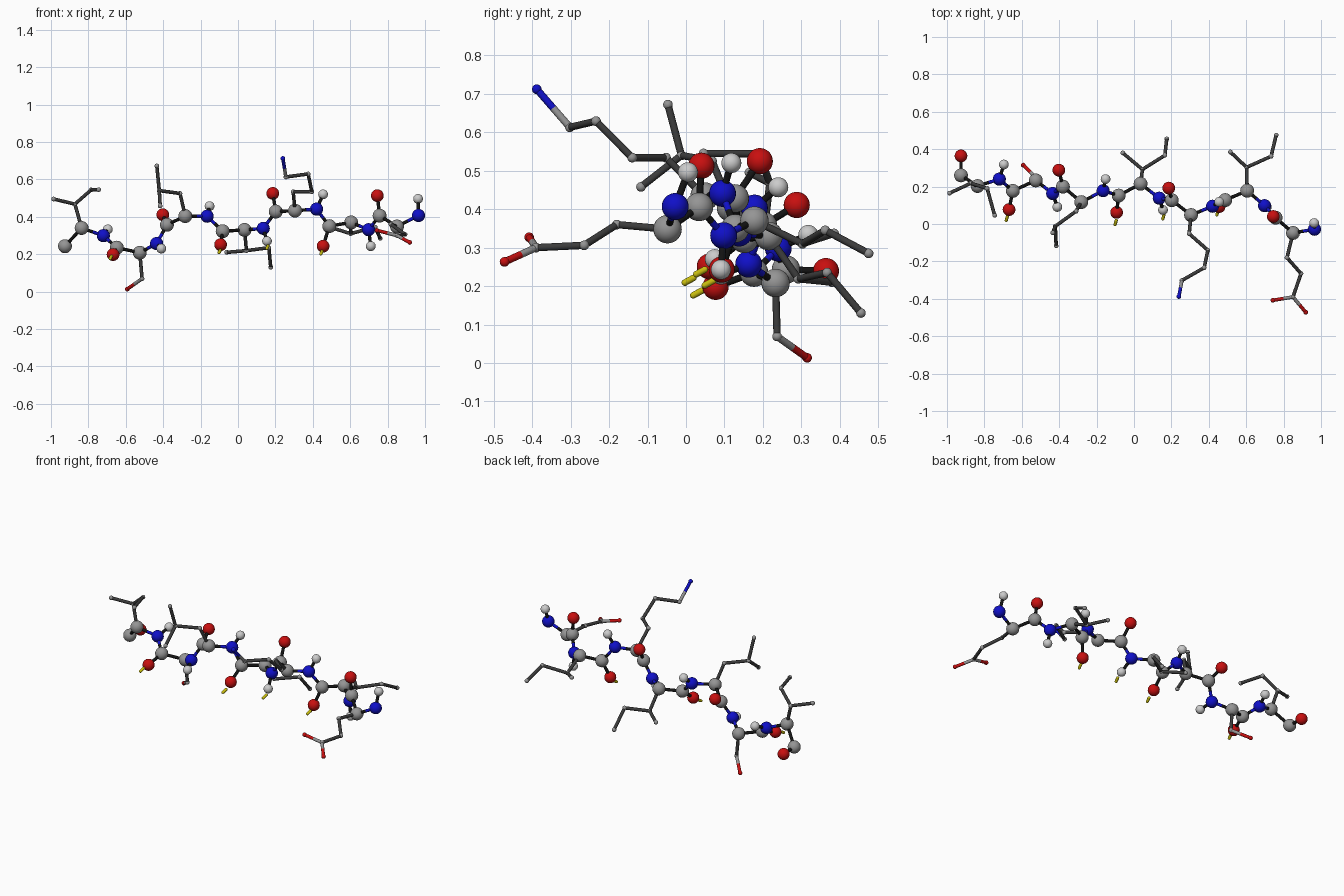
import bpy
import bmesh
from mathutils import Vector

cube = bpy.data.objects.get("Cube")
if cube:
    bpy.data.objects.remove(cube, do_unlink=True)


def material(name, r, g, b):
    mat = bpy.data.materials.new(name)
    mat.use_nodes = True
    mat.diffuse_color = (r, g, b, 1)
    mat.node_tree.nodes["Principled BSDF"].inputs["Base Color"].default_value = (r, g, b, 1)
    return mat


gray = material("gray", .3, .3, .3)
white = material("white", .6, .6, .6)
red = material("red", .58, .005, .005)
blue = material("blue", .005, .005, .58)
yellow = material("yellow", .6, .53, .005)
dark_gray = material("dark_gray", .045, .045, .045)
black = material("black", .007, .007, .007)


def add_object(name, bm, mat):
    for face in bm.faces:
        face.smooth = len(face.verts) < 5
    mesh = bpy.data.meshes.new(name)
    bm.to_mesh(mesh)
    bm.free()
    mesh.materials.append(mat)
    obj = bpy.data.objects.new(name, mesh)
    bpy.context.scene.collection.objects.link(obj)
    return obj


def ball(name, center, radius, mat):
    bm = bmesh.new()
    bmesh.ops.create_uvsphere(bm, u_segments=24, v_segments=16, radius=radius)
    add_object(name, bm, mat).location = center


def stick(name, start, end, radius, mat):
    start, end = Vector(start), Vector(end)
    axis = end - start
    bm = bmesh.new()
    bmesh.ops.create_cone(bm, cap_ends=True, segments=16, radius1=radius,
                          radius2=radius, depth=axis.length)
    obj = add_object(name, bm, mat)
    obj.location = (start + end) / 2
    obj.rotation_mode = 'QUATERNION'
    obj.rotation_quaternion = axis.to_track_quat('Z', 'Y')


def split_stick(name, start, end, radius, mat_start, mat_end):
    middle = (Vector(start) + Vector(end)) / 2
    stick(name + "_near", start, middle, radius, mat_start)
    stick(name + "_far", middle, end, radius, mat_end)


# Backbone units, each with nitrogen, hydrogen, middle carbon, end carbon, oxygen
BALLS = {
    "nitrogen": (.035, blue),
    "hydrogen": (.026, white),
    "middle_carbon": (.037, gray),
    "end_carbon": (.037, gray),
    "oxygen": (.034, red),
}
STICK = .009
previous_end = None


def backbone_unit(*centers):
    global previous_end
    atoms = dict(zip(BALLS, centers))
    for kind, (radius, mat) in BALLS.items():
        ball(kind + "_ball", atoms[kind], radius, mat)
    n, h, mid, end, o = centers
    split_stick("backbone_stick", n, mid, STICK, blue, black)
    stick("backbone_stick", mid, end, STICK, black)
    stick("hydrogen_stick", n, h, STICK, black)
    stick("oxygen_stick", end, o, STICK, black)
    if previous_end:
        split_stick("joining_stick", previous_end, n, STICK, black, blue)
    previous_end = end
    return mid


# Side branches: thin sticks with small joints, the tip may be another colour
def branch(root, *points, tip=None):
    last = len(points) - 1
    for i, point in enumerate(points):
        if tip and i == last:
            split_stick("branch_tip_stick", root, point, .0095, gray, tip)
            ball("branch_tip_joint", point, .0125, tip)
        else:
            stick("branch_stick", root, point, .0095, dark_gray)
            ball("branch_joint", point, .0125, gray)
        root = point
    return root


# Unit at the left end, with a forked red-tipped branch
root = backbone_unit((.965, -.028, .407), (.963, .005, .496), (.85, -.048, .348),
                     (.757, .034, .406), (.745, .04, .513))
fork = branch(root, (.818, -.18, .36), (.893, -.265, .306), (.85, -.39, .3))
branch(fork, (.743, -.408, .327), tip=red)
branch(fork, (.918, -.472, .263), tip=red)

# Second unit, with a forked branch to the back
root = backbone_unit((.698, .098, .331), (.71, .091, .243), (.605, .178, .37),
                     (.488, .128, .35), (.455, .093, .243))
fork = branch(root, (.602, .303, .31))
branch(fork, (.515, .385, .337))
branch(fork, (.733, .362, .345), (.76, .475, .285))

# Third unit, with the long raised blue-tipped branch
root = backbone_unit((.42, .095, .441), (.455, .118, .52), (.305, .048, .433),
                     (.202, .127, .428), (.186, .192, .525))
branch(root, (.295, -.052, .534), (.395, -.14, .534), (.375, -.234, .629),
       (.256, -.302, .613), (.24, -.388, .712), tip=blue)

# Middle unit, with a low forked branch to the back
root = backbone_unit((.135, .138, .338), (.155, .075, .27), (.035, .215, .33),
                     (-.082, .152, .323), (-.093, .062, .251))
fork = branch(root, (.045, .292, .219))
branch(fork, (-.06, .38, .21))
branch(fork, (.165, .367, .235), (.175, .455, .13))

# Fifth unit, with a tall forked branch
root = backbone_unit((-.165, .178, .403), (-.152, .24, .457), (-.282, .117, .404),
                     (-.38, .2, .357), (-.402, .288, .411))
fork = branch(root, (-.31, .068, .525), (-.421, -.012, .54))
branch(fork, (-.434, -.047, .672))
branch(fork, (-.416, -.117, .458))

# Sixth unit, with the short red-tipped branch pointing down
root = backbone_unit((-.435, .163, .257), (-.41, .091, .23), (-.525, .233, .208),
                     (-.648, .177, .235), (-.668, .077, .198))
branch(root, (-.513, .237, .069), (-.592, .315, .0135), tip=red)

# Unit at the right end, with a forked branch
root = backbone_unit((-.72, .24, .299), (-.696, .318, .333), (-.836, .203, .34),
                     (-.925, .26, .243), (-.925, .364, .239))
fork = branch(root, (-.872, .218, .468))
branch(fork, (-.986, .165, .495))
branch(fork, (-.785, .19, .544), (-.745, .046, .545))

# Yellow dashes hanging in front of the backbone
for center in ((-.68, .03, .182), (-.098, .008, .215), (.157, .038, .237), (.446, .06, .208)):
    half = Vector((-.003, -.011, -.006))
    start, end = Vector(center) - half, Vector(center) + half
    stick("dash", start, end, .0085, yellow)
    for tip in (start, end):
        ball("dash_end", tip, .0085, yellow)
